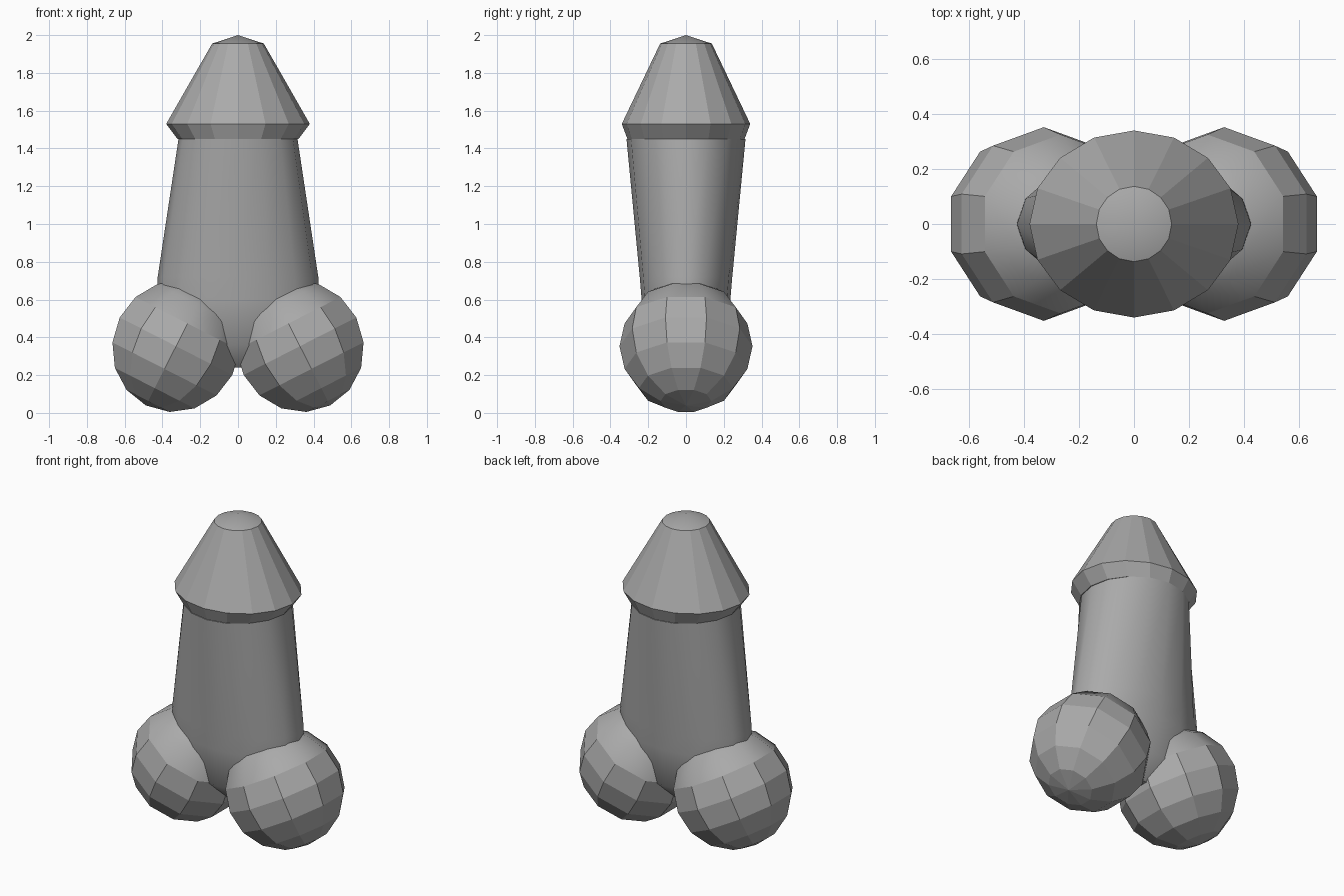
import bpy, bmesh, math
from mathutils import Matrix

old = bpy.data.objects.get("Cube")
if old:
    bpy.data.objects.remove(old, do_unlink=True)

# One grey material for every part
GREY = (0.4, 0.4, 0.4, 1.0)
grey = bpy.data.materials.new("mid grey")
grey.use_nodes = True
grey.diffuse_color = GREY
grey.node_tree.nodes["Principled BSDF"].inputs["Base Color"].default_value = GREY


def add_object(name, bm):
    bmesh.ops.recalc_face_normals(bm, faces=bm.faces)
    mesh = bpy.data.meshes.new(name)
    bm.to_mesh(mesh)
    bm.free()
    mesh.materials.append(grey)
    obj = bpy.data.objects.new(name, mesh)
    bpy.context.collection.objects.link(obj)
    return obj


def loft(name, rings, sides, smooth_bands, apex=None):
    """Skin elliptical rings (z, x radius, y radius), optionally closed by an apex."""
    bm = bmesh.new()
    loops = []
    for z, rx, ry in rings:
        loops.append([bm.verts.new((rx * math.cos(math.tau * i / sides),
                                    ry * math.sin(math.tau * i / sides), z))
                      for i in range(sides)])
    for band, (a, b) in enumerate(zip(loops, loops[1:])):
        for i in range(sides):
            j = (i + 1) % sides
            bm.faces.new((a[i], a[j], b[j], b[i])).smooth = band in smooth_bands
    bm.faces.new(loops[0][::-1])
    top = loops[-1]
    if apex is None:
        bm.faces.new(top)
    else:
        tip = bm.verts.new((0, 0, apex))
        for i in range(sides):
            bm.faces.new((top[i], top[(i + 1) % sides], tip)).smooth = True
        for e in bm.edges:
            if e.verts[0] in top and e.verts[1] in top:
                e.smooth = False
    return add_object(name, bm)


# Column: round at the top, wide and shallow towards the base
loft("column", [(0.24, 0.25, 0.09), (0.36, 0.38, 0.21), (0.60, 0.43, 0.235),
                (0.72, 0.425, 0.245), (1.45, 0.315, 0.315)], 16, (0, 1, 2, 3))

# Flared cap with a shallow pointed tip
loft("cap", [(1.45, 0.32, 0.31), (1.53, 0.38, 0.34), (1.955, 0.137, 0.137)],
     16, (), apex=2.0)

# Two faceted spheres at the base, poles leaning outwards at the bottom
R = 0.352
for name, side in (("left_base_sphere", 1), ("right_base_sphere", -1)):
    bm = bmesh.new()
    bmesh.ops.create_uvsphere(bm, u_segments=10, v_segments=8, radius=R)
    for f in bm.faces:
        f.smooth = f.calc_center_median().z > 0.45 * R
    bm.transform(Matrix.Translation((0.328, 0, 0.353))
                 @ Matrix.Rotation(math.radians(-27), 4, 'Y'))
    if side < 0:
        bm.transform(Matrix.Scale(-1, 4, (1, 0, 0)))
    add_object(name, bm)
